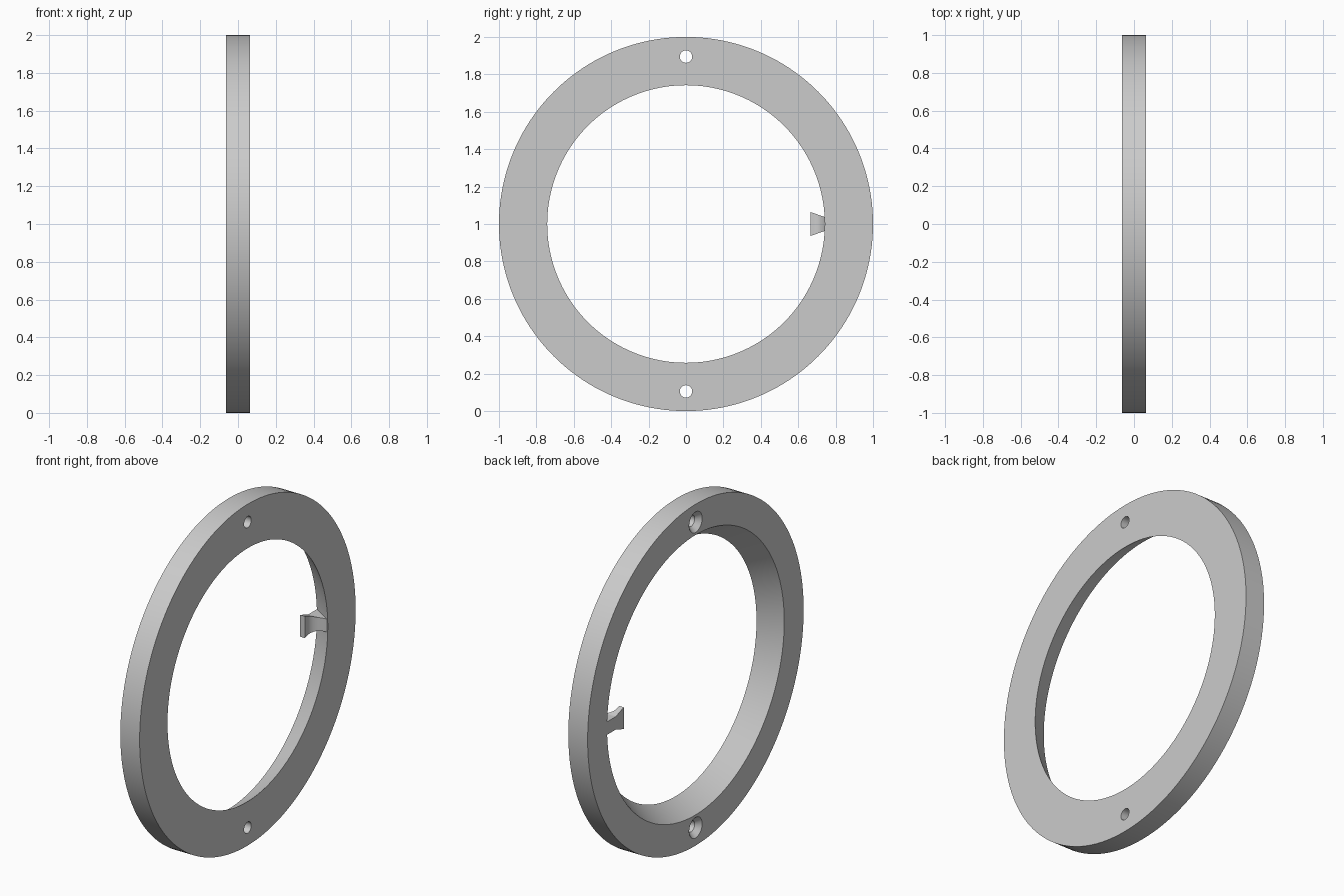
import bpy, bmesh, math
from mathutils import Matrix, Vector

if "Cube" in bpy.data.objects:
    bpy.data.objects.remove(bpy.data.objects["Cube"])

HALF = 0.0625          # half thickness of the ring
R_OUT, R_FRONT, R_BACK = 1.0, 0.742, 0.82
CENTRE = Vector((0, 0, 1))

grey = bpy.data.materials.new("light_grey")
grey.use_nodes = True
grey.diffuse_color = (0.6, 0.6, 0.6, 1)
grey.node_tree.nodes["Principled BSDF"].inputs["Base Color"].default_value = (0.6, 0.6, 0.6, 1)


def finish(bm, name):
    bmesh.ops.recalc_face_normals(bm, faces=bm.faces)
    mesh = bpy.data.meshes.new(name)
    bm.to_mesh(mesh)
    bm.free()
    mesh.materials.append(grey)
    obj = bpy.data.objects.new(name, mesh)
    bpy.context.scene.collection.objects.link(obj)
    return obj


def lathe(name, profile, steps, centre):
    """Turn a closed (x, radius) profile around an axis along x."""
    bm = bmesh.new()
    rings = []
    for i in range(steps):
        turn = Matrix.Rotation(math.tau * i / steps, 3, 'X')
        rings.append([bm.verts.new(centre + turn @ Vector((x, 0, r))) for x, r in profile])
    n = len(profile)
    for i in range(steps):
        a, b = rings[i], rings[(i + 1) % steps]
        for j in range(n):
            k = (j + 1) % n
            bm.faces.new((a[j], a[k], b[k], b[j]))
    bmesh.ops.remove_doubles(bm, verts=bm.verts, dist=1e-6)
    return finish(bm, name)


# Ring with a straight rim and a tapered bore
ring = lathe("ring", [(-HALF, R_OUT), (HALF, R_OUT), (HALF, R_FRONT), (-HALF, R_BACK)],
             160, CENTRE)

# Two countersunk screw holes, top and bottom
cutters = []
screw = [(-0.1, 0), (-0.1, 0.06), (-HALF, 0.06), (-0.033, 0.033), (0.1, 0.033), (0.1, 0)]
for side in (1, -1):
    cutter = lathe("screw_cutter", screw, 40, CENTRE + Vector((0, 0, 0.895 * side)))
    cutter.hide_render = True
    cutters.append(cutter)
    cut = ring.modifiers.new("screw_hole", 'BOOLEAN')
    cut.operation, cut.solver, cut.object = 'DIFFERENCE', 'EXACT', cutter

depsgraph = bpy.context.evaluated_depsgraph_get()
cut_mesh = bpy.data.meshes.new_from_object(ring.evaluated_get(depsgraph))
ring.modifiers.clear()
ring.data = cut_mesh
for cutter in cutters:
    bpy.data.objects.remove(cutter)


# Key tab: dovetail outline whose front side curves out into the bore
def half_width(y):
    return 0.064 - 0.026 * min(1, (y - 0.665) / 0.075)


front = [(-0.032, 0.665), (-0.032, 0.685)]
for i in range(1, 9):
    t = math.pi / 2 * i / 8
    front.append((-0.032 + 0.085 * (1 - math.cos(t)), 0.685 + 0.063 * math.sin(t)))
front.append((-HALF, 0.825))

bm = bmesh.new()
sections = []
for x, y in front:
    w = half_width(y)
    sections.append([bm.verts.new((px, y, 1 + s * w))
                     for px, s in ((-HALF, -1), (x, -1), (x, 1), (-HALF, 1))])
for a, b in zip(sections, sections[1:]):
    for j in range(4):
        k = (j + 1) % 4
        bm.faces.new((a[j], a[k], b[k], b[j]))
bm.faces.new(sections[0])
bmesh.ops.remove_doubles(bm, verts=bm.verts, dist=1e-6)
tab = finish(bm, "key_tab")

# Smooth curved faces, keep edges crisp
bpy.ops.object.select_all(action='DESELECT')
for obj in (ring, tab):
    obj.select_set(True)
bpy.context.view_layer.objects.active = ring
bpy.ops.object.shade_smooth_by_angle(angle=math.radians(25))
